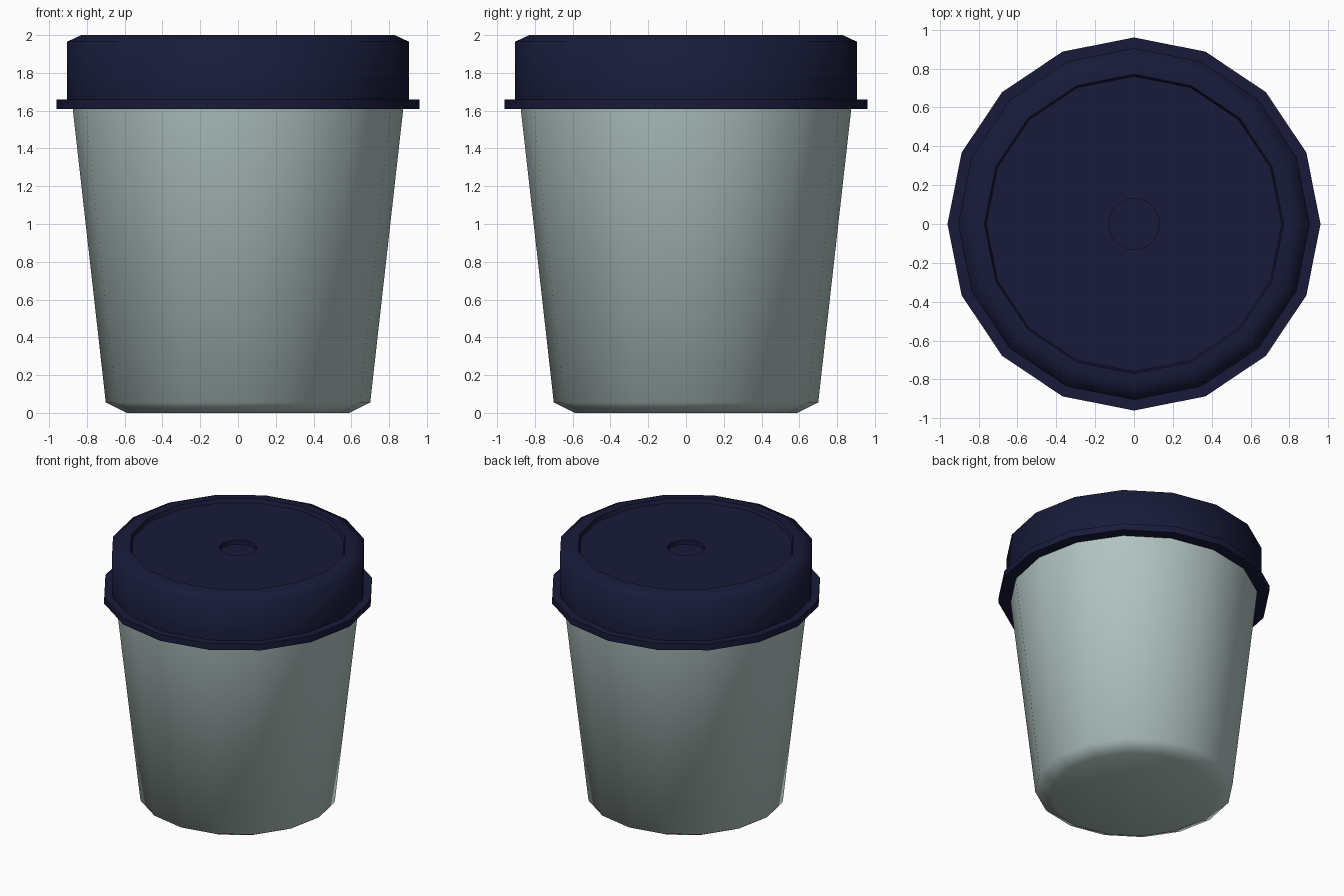
import bpy, bmesh
from math import cos, sin, pi, radians

if "Cube" in bpy.data.objects:
    bpy.data.objects.remove(bpy.data.objects["Cube"])


def material(name, rgb):
    m = bpy.data.materials.new(name)
    m.diffuse_color = (*rgb, 1)
    m.use_nodes = True
    m.node_tree.nodes["Principled BSDF"].inputs["Base Color"].default_value = m.diffuse_color
    return m


def lathe(name, profile, sides=16):
    """Closed solid of revolution; profile runs bottom to top, both ends capped."""
    bm = bmesh.new()
    rings = [[bm.verts.new((r * cos(2 * pi * i / sides), r * sin(2 * pi * i / sides), z))
              for i in range(sides)] for r, z in profile]
    for a, b in zip(rings, rings[1:]):
        for i in range(sides):
            j = (i + 1) % sides
            bm.faces.new((a[i], a[j], b[j], b[i]))
    bm.faces.new(rings[0][::-1])
    bm.faces.new(rings[-1])
    bmesh.ops.recalc_face_normals(bm, faces=bm.faces)
    me = bpy.data.meshes.new(name)
    bm.to_mesh(me)
    bm.free()
    ob = bpy.data.objects.new(name, me)
    bpy.context.collection.objects.link(ob)
    return ob


def activate(ob):
    bpy.ops.object.select_all(action='DESELECT')
    ob.select_set(True)
    bpy.context.view_layer.objects.active = ob


# Tapered cup with a bevelled base, running a little way up into the lid
cup = lathe("cup", [(0.59, 0), (0.70, 0.055), (0.875, 1.61), (0.878, 1.635)])
cup.data.materials.append(material("pale_green_grey", (0.44, 0.55, 0.53)))

# Lid: flange, wall, bevelled rim and shallow recessed top
lid = lathe("lid", [(0.86, 1.61), (0.96, 1.61), (0.96, 1.66), (0.905, 1.66),
                    (0.905, 1.965), (0.83, 2.0), (0.77, 2.0), (0.76, 1.97)])
lid.data.materials.append(material("navy", (0.009, 0.011, 0.042)))

# Round dimple in the middle of the lid
cutter = lathe("dimple_cutter", [(0.13, 1.935), (0.13, 2.1)], 32)
cutter.hide_render = True
activate(lid)
cut = lid.modifiers.new("dimple", 'BOOLEAN')
cut.object = cutter
cut.operation = 'DIFFERENCE'
cut.solver = 'EXACT'
bpy.ops.object.modifier_apply(modifier=cut.name)
bpy.data.objects.remove(cutter)

# Soft shading, keeping the hard lid edges
for ob in (cup, lid):
    activate(ob)
    bpy.ops.object.shade_smooth_by_angle(angle=radians(70))
